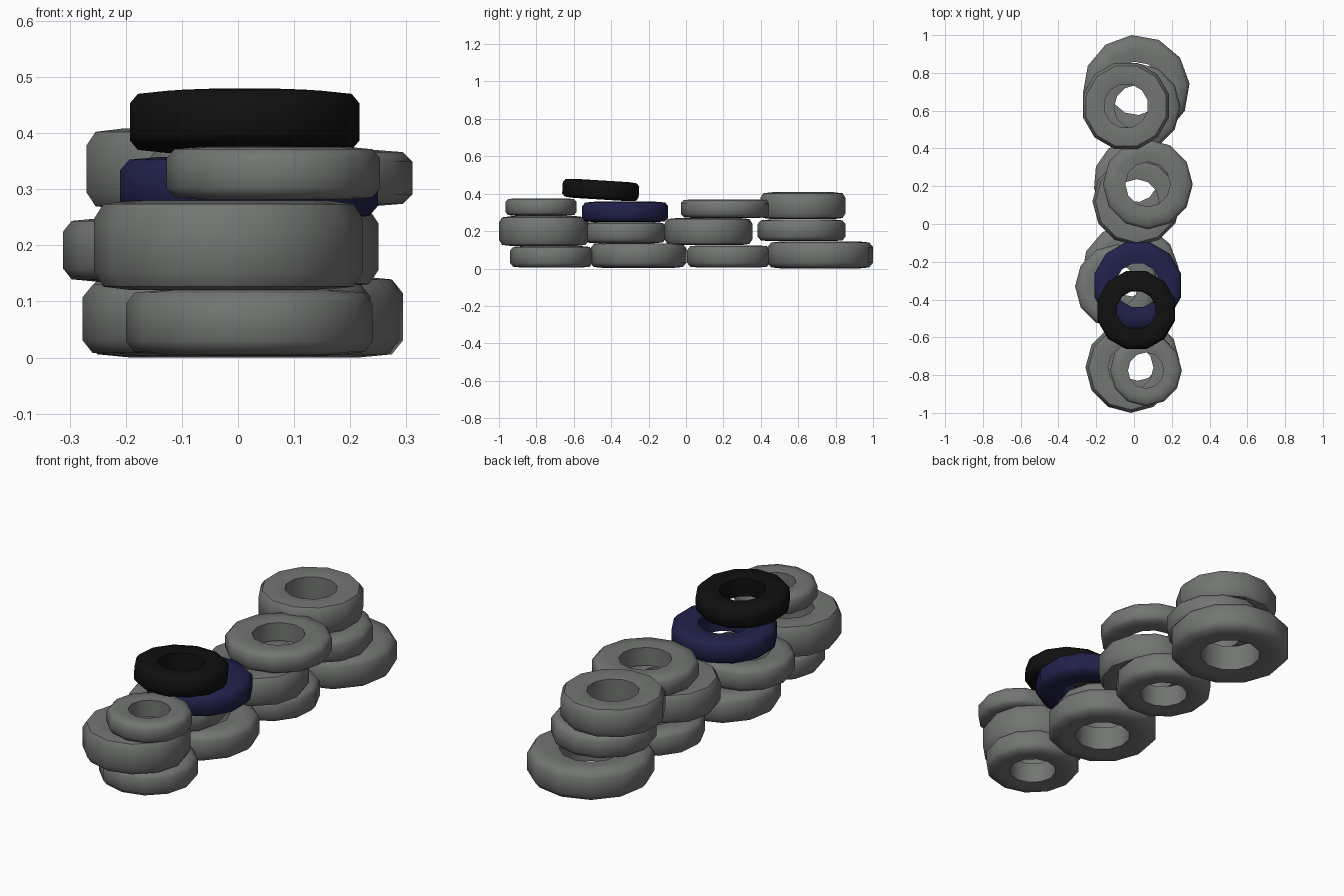
import bpy, bmesh, math
from mathutils import Matrix

if "Cube" in bpy.data.objects:
    bpy.data.objects.remove(bpy.data.objects["Cube"])

SIDES = 12

def paint(name, color):
    m = bpy.data.materials.new(name)
    m.diffuse_color = (*color, 1)
    m.use_nodes = True
    m.node_tree.nodes["Principled BSDF"].inputs["Base Color"].default_value = m.diffuse_color
    return m

worn = paint("worn_rubber", (0.17, 0.18, 0.17))
navy = paint("navy_rubber", (0.015, 0.015, 0.07))
black = paint("black_rubber", (0.005, 0.005, 0.005))

# closed tyre cross-section: (fraction of radius, fraction of height)
PROFILE = [(0.5, -0.44), (0.72, -0.5), (0.93, -0.46), (1.0, -0.29),
           (1.0, 0.29), (0.93, 0.46), (0.72, 0.5), (0.5, 0.44)]

def tyre(name, x, y, r, z0, z1, phase, mat, tilt=0):
    h = z1 - z0
    bm = bmesh.new()
    rings = []
    for i in range(SIDES):
        a = math.radians(phase) + i * math.tau / SIDES
        rings.append([bm.verts.new((r * p * math.cos(a), r * p * math.sin(a), h * q))
                      for p, q in PROFILE])
    n = len(PROFILE)
    for i in range(SIDES):
        A, B = rings[i], rings[(i + 1) % SIDES]
        for j in range(n):
            k = (j + 1) % n
            bm.faces.new((A[j], B[j], B[k], A[k]))
    bmesh.ops.recalc_face_normals(bm, faces=bm.faces)
    me = bpy.data.meshes.new(name)
    bm.to_mesh(me)
    bm.free()
    ob = bpy.data.objects.new(name, me)
    bpy.context.collection.objects.link(ob)
    me.materials.append(mat)
    ob.matrix_world = (Matrix.Translation((x, y, (z0 + z1) / 2))
                       @ Matrix.Rotation(math.radians(tilt), 4, 'X'))
    bpy.ops.object.select_all(action='DESELECT')
    ob.select_set(True)
    bpy.context.view_layer.objects.active = ob
    bpy.ops.object.shade_smooth_by_angle(angle=math.radians(50))

# four stacks, front to back: x, y, radius, bottom, top, phase, material
STACKS = {
    "front_stack": [(0.02, -0.72, 0.22, 0.005, 0.12, 0, worn),
                    (-0.017, -0.76, 0.24, 0.12, 0.28, 0, worn),
                    (0.063, -0.775, 0.19, 0.282, 0.375, 0, worn)],
    "second_stack": [(-0.02, -0.255, 0.258, 0.003, 0.135, 5, worn),
                     (-0.09, -0.33, 0.222, 0.135, 0.248, 0, worn),
                     (0.02, -0.325, 0.238, 0.248, 0.357, 15, navy)],
    "third_stack": [(0.01, 0.228, 0.225, 0.005, 0.124, 10, worn),
                    (0.015, 0.12, 0.235, 0.125, 0.27, 0, worn),
                    (0.073, 0.21, 0.238, 0.27, 0.37, 0, worn)],
    "back_stack": [(0.012, 0.718, 0.283, 0.0, 0.145, 5, worn),
                   (0.012, 0.618, 0.235, 0.146, 0.262, 0, worn),
                   (-0.042, 0.625, 0.236, 0.264, 0.408, 15, worn)],
}
for stack, tyres in STACKS.items():
    for level, t in zip(("bottom", "middle", "top"), tyres):
        tyre(f"{stack}_{level}_tyre", *t)

# loose tyre leaning across the two front stacks
tyre("leaning_tyre", 0.012, -0.456, 0.212, 0.369, 0.471, 15, black, tilt=-3.5)
